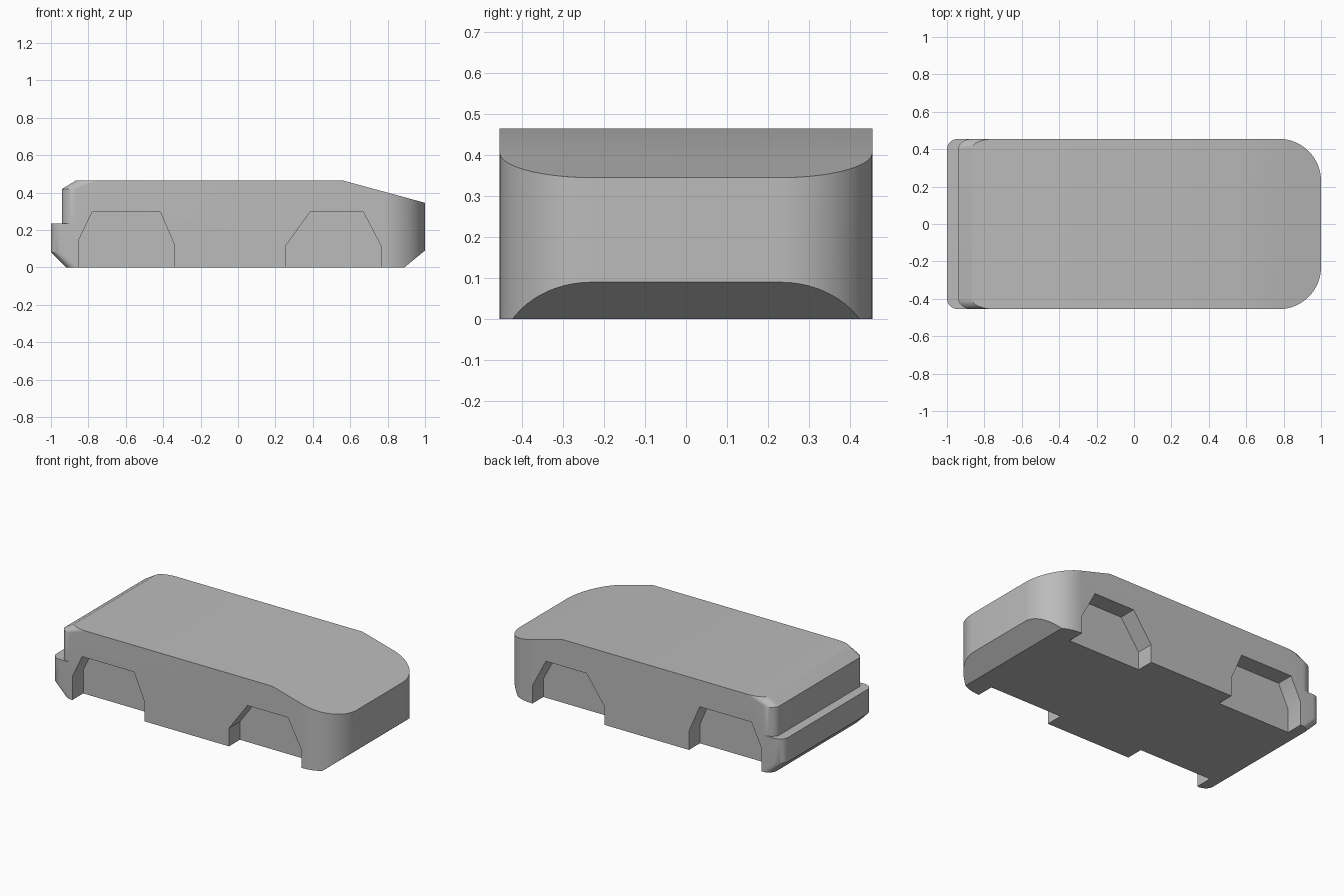
import bpy, bmesh, math

cube = bpy.data.objects.get("Cube")
if cube:
    bpy.data.objects.remove(cube, do_unlink=True)

HALF_WIDTH = 0.455
STEPS = 16

paint = bpy.data.materials.new("plain grey")
paint.use_nodes = True
grey = (0.5, 0.5, 0.5, 1)
paint.diffuse_color = grey
for node in paint.node_tree.nodes:
    if node.type == "BSDF_PRINCIPLED":
        node.inputs["Base Color"].default_value = grey


def corner(cx, cy, rx, ry, start):
    """Quarter ellipse, counter-clockwise from the start angle."""
    angles = [start + math.pi / 2 * i / STEPS for i in range(STEPS + 1)]
    return [(cx + rx * math.cos(a), cy + ry * math.sin(a)) for a in angles]


def outline(rear, rx, ry):
    """Plan of the body: large nose corners, small tail corners."""
    w, nose = HALF_WIDTH, 0.225
    return (corner(1 - nose, w - nose, nose, nose, 0)
            + corner(rear + rx, w - ry, rx, ry, math.pi / 2)
            + corner(rear + rx, ry - w, rx, ry, math.pi)
            + corner(1 - nose, nose - w, nose, nose, math.pi * 1.5))


def loft(name, rings):
    """Closed solid through rings of 3D points."""
    bm = bmesh.new()
    loops = [[bm.verts.new(p) for p in ring] for ring in rings]
    for a, b in zip(loops, loops[1:]):
        for i in range(len(a)):
            j = (i + 1) % len(a)
            bm.faces.new((a[i], a[j], b[j], b[i]))
    bm.faces.new(loops[0])
    bm.faces.new(loops[-1])
    bmesh.ops.recalc_face_normals(bm, faces=bm.faces)
    mesh = bpy.data.meshes.new(name)
    bm.to_mesh(mesh)
    bm.free()
    mesh.materials.append(paint)
    obj = bpy.data.objects.new(name, mesh)
    bpy.context.collection.objects.link(obj)
    return obj


def shell(name, levels):
    return loft(name, [[(x, y, z) for x, y in outline(rear, rx, ry)]
                       for z, rear, rx, ry in levels])


def prism(name, profile, y0, y1):
    return loft(name, [[(x, y, z) for x, z in profile] for y in (y0, y1)])


def combine(target, tool, operation):
    tool.hide_render = True
    mod = target.modifiers.new(tool.name, "BOOLEAN")
    mod.operation = operation
    mod.solver = "EXACT"
    mod.object = tool
    bpy.context.view_layer.objects.active = target
    bpy.ops.object.modifier_apply(modifier=mod.name)
    bpy.data.objects.remove(tool, do_unlink=True)


# Lower body with the tucked-under rear bumper
body = shell("car_body", [(0, -0.92, 0.06, 0.055),
                          (0.08, -1, 0.06, 0.055),
                          (0.235, -1, 0.06, 0.055)])

# Upper body with the sloping rear roof edge
upper = shell("upper_body", [(0.235, -0.94, 0.075, 0.055),
                             (0.42, -0.94, 0.075, 0.055),
                             (0.465, -0.865, 0.12, 0.05)])
combine(body, upper, "UNION")

# Sloping bonnet and undercut chin
bonnet = [(0.46, 0.492), (1.1, 0.318), (1.1, 0.6), (0.46, 0.6)]
chin = [(0.78, -0.09), (1.1, -0.09), (1.1, 0.172)]
for name, profile in (("bonnet_cutter", bonnet), ("chin_cutter", chin)):
    combine(body, prism(name, profile, -0.6, 0.6), "DIFFERENCE")

# Wheel arches on both sides
rear_arch = [(-0.85, -0.1), (-0.85, 0.15), (-0.78, 0.295),
             (-0.415, 0.295), (-0.34, 0.12), (-0.34, -0.1)]
front_arch = [(0.255, -0.1), (0.255, 0.115), (0.385, 0.295),
              (0.67, 0.295), (0.765, 0.115), (0.765, -0.1)]
for profile in (rear_arch, front_arch):
    for side in (-1, 1):
        tool = prism("arch_cutter", profile, side * 0.345, side * 0.6)
        combine(body, tool, "DIFFERENCE")

# Merge flat areas and smooth the rounded corners
bm = bmesh.new()
bm.from_mesh(body.data)
bmesh.ops.remove_doubles(bm, verts=bm.verts, dist=0.0001)
bmesh.ops.dissolve_limit(bm, angle_limit=math.radians(0.5),
                         verts=bm.verts, edges=bm.edges)
bm.to_mesh(body.data)
bm.free()
bpy.ops.object.select_all(action="DESELECT")
body.select_set(True)
bpy.context.view_layer.objects.active = body
bpy.ops.object.shade_smooth_by_angle(angle=math.radians(28))
